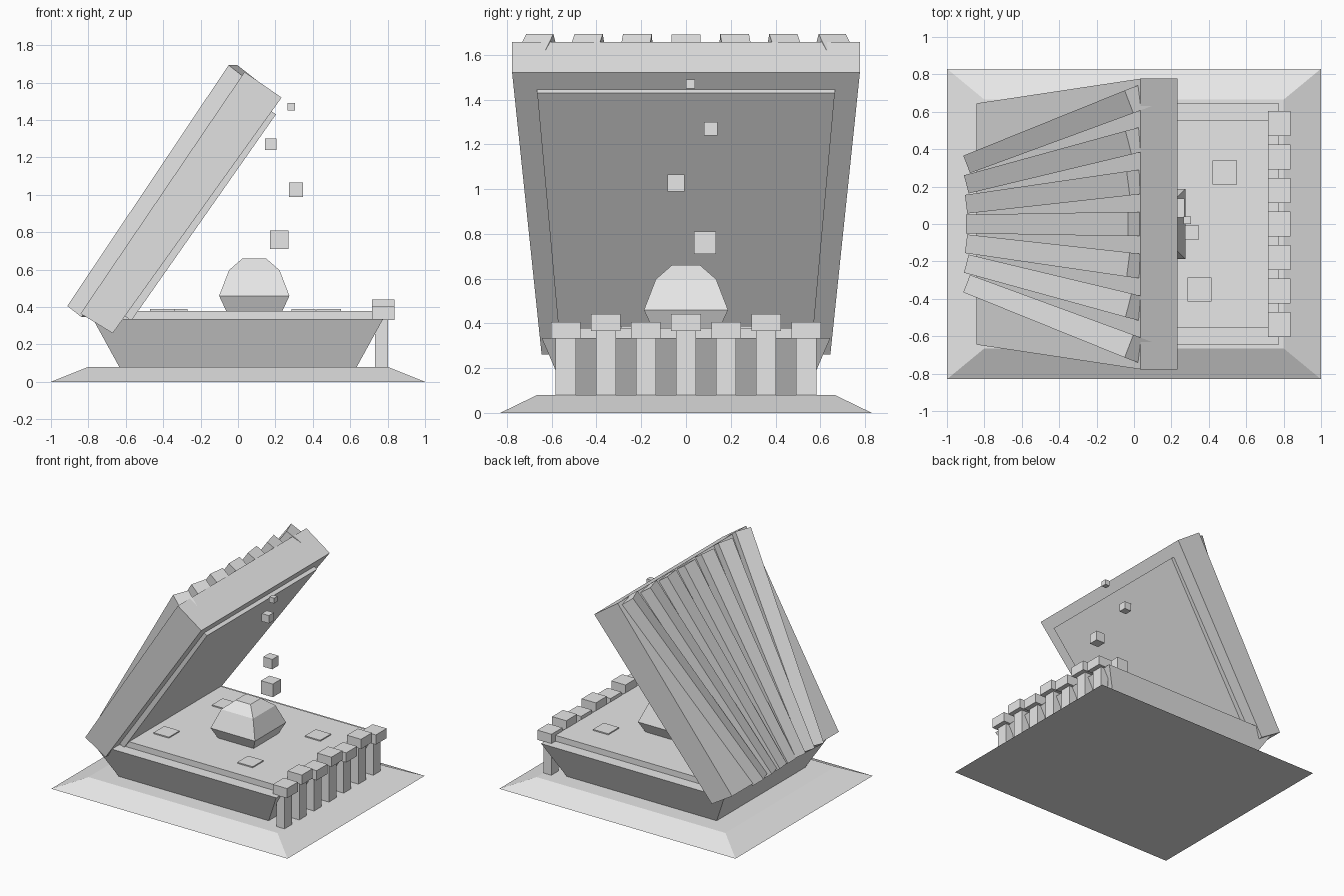
import bpy
from mathutils import Vector

if "Cube" in bpy.data.objects:
    bpy.data.objects.remove(bpy.data.objects["Cube"])

grey = bpy.data.materials.new("light_grey")
grey.diffuse_color = (0.8, 0.8, 0.8, 1)
grey.use_nodes = True
grey.node_tree.nodes["Principled BSDF"].inputs["Base Color"].default_value = grey.diffuse_color


def make(name, verts, faces):
    mesh = bpy.data.meshes.new(name)
    mesh.from_pydata([tuple(v) for v in verts], [], faces)
    mesh.materials.append(grey)
    obj = bpy.data.objects.new(name, mesh)
    bpy.context.collection.objects.link(obj)
    return obj


def loft(name, rings):
    """Skin a stack of four-sided rings (counter-clockwise about the stack axis)."""
    verts = [v for ring in rings for v in ring]
    faces = [(3, 2, 1, 0)]
    for r in range(len(rings) - 1):
        a = r * 4
        for i in range(4):
            j = (i + 1) % 4
            faces.append((a + i, a + j, a + 4 + j, a + 4 + i))
    t = len(verts) - 4
    faces.append((t, t + 1, t + 2, t + 3))
    return make(name, verts, faces)


def rect(cx, cy, hx, hy, z):
    return [(cx - hx, cy - hy, z), (cx + hx, cy - hy, z),
            (cx + hx, cy + hy, z), (cx - hx, cy + hy, z)]


def box(name, cx, cy, cz, sx, sy, sz):
    return loft(name, [rect(cx, cy, sx / 2, sy / 2, cz - sz / 2),
                       rect(cx, cy, sx / 2, sy / 2, cz + sz / 2)])


def leaning_slab(name, bottom, top):
    """Slab between two edges, each (outer xz, inner xz, half width)."""
    rings = []
    for (ox, oz), (ix, iz), w in (bottom, top):
        rings.append([(ox, -w, oz), (ix, -w, iz), (ix, w, iz), (ox, w, oz)])
    return loft(name, rings)


# Sloped plinth, lower shell and the soft bed inside it
loft("plinth", [rect(0, 0, 1.0, 0.83, 0), rect(0, 0, 0.8, 0.665, 0.08)])
loft("lower_shell", [rect(0, 0, 0.635, 0.535, 0.08), rect(0, 0, 0.775, 0.645, 0.335)])
box("bed", 0, 0, 0.3525, 1.44, 1.11, 0.055)

# Open upper shell with a raised inner lining
leaning_slab("upper_shell",
             ((-0.842, 0.365), (-0.67, 0.26), 0.645),
             ((0.035, 1.657), (0.233, 1.52), 0.777))
leaning_slab("lining",
             ((-0.62, 0.36), (-0.57, 0.328), 0.565),
             ((0.16, 1.459), (0.203, 1.43), 0.665))

# Fanned ribs on the back of the upper shell, widening toward the rim
for k in range(-3, 4):
    start = Vector((-0.857, k * 0.111, 0.376))
    end = Vector((0.022, k * 0.224, 1.655))
    along = (end - start).normalized()
    side = Vector((-along.y, along.x, 0)).normalized()
    out = along.cross(side)
    rings = []
    for p, h in ((start, 0.05), (end, 0.065)):
        rings.append([p + h * (a * side + b * out)
                      for a, b in ((-1, -1), (1, -1), (1, 1), (-1, 1))])
    loft("rib", rings)

# Row of front posts with caps at alternating heights
for k in range(-3, 4):
    y = k * 0.179
    base = 0.332 if k % 2 else 0.367
    box("post", 0.767, y, (0.08 + base) / 2, 0.068, 0.09, base - 0.08)
    box("post_cap", 0.777, y, base + 0.037, 0.12, 0.132, 0.074)

# Faceted pearl
loft("pearl", [rect(0.087, 0, w, w, z) for w, z in
               ((0.13, 0.335), (0.188, 0.46), (0.135, 0.597), (0.063, 0.66))])

# Thin plates lying on the bed
for x, y in ((0.485, 0.275), (0.35, -0.35), (-0.405, -0.285), (-0.335, 0.32)):
    box("bed_plate", x, y, 0.384, 0.13, 0.13, 0.009)

# Rising bubbles
for x, y, z, s in ((0.22, 0.085, 0.76, 0.1), (0.31, -0.045, 1.027, 0.076),
                   (0.175, 0.11, 1.27, 0.06), (0.285, 0.02, 1.47, 0.041)):
    box("bubble", x, y, z, s, s, s)
